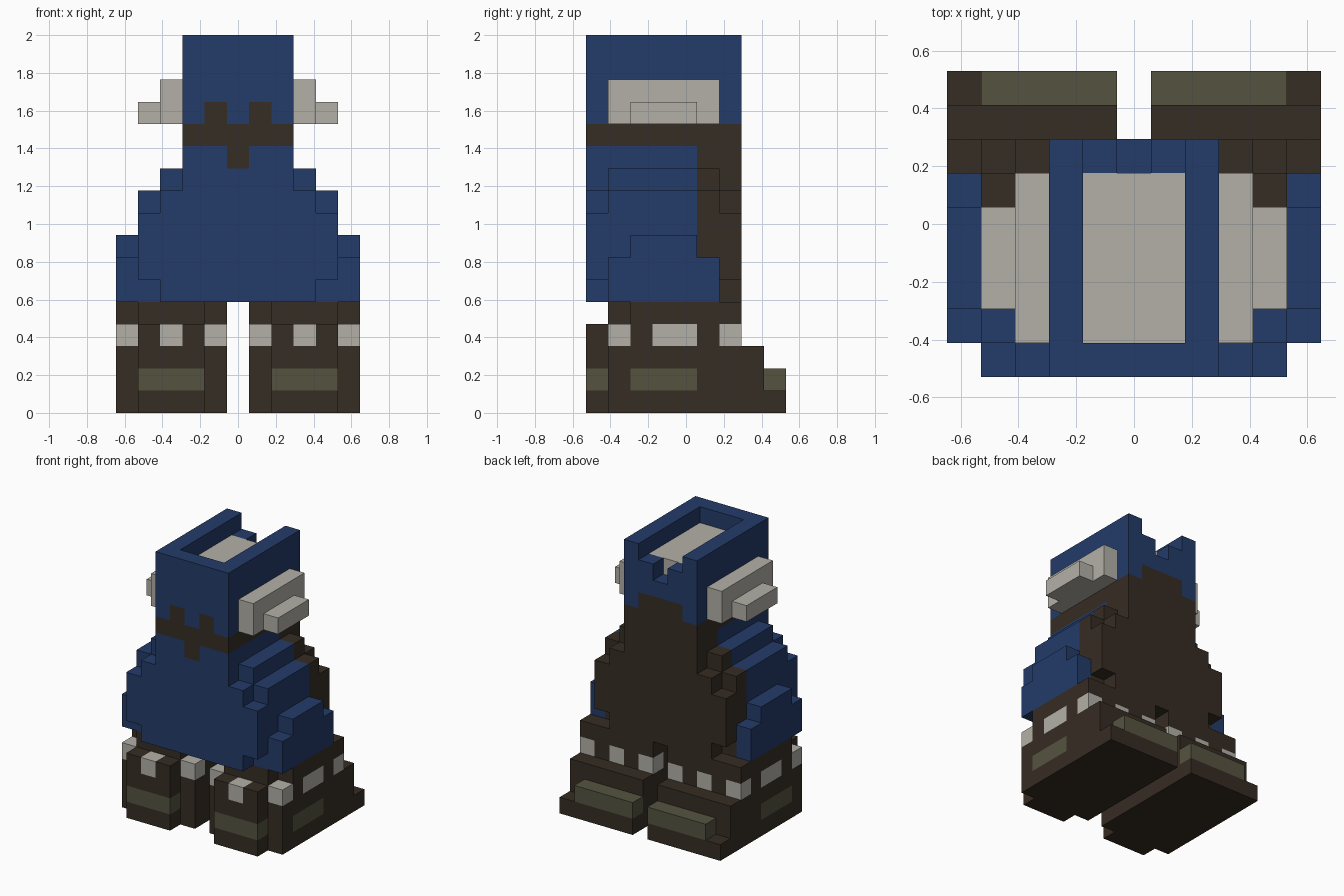
import bpy, bmesh

default = bpy.data.objects.get("Cube")
if default:
    bpy.data.objects.remove(default, do_unlink=True)

U = 2 / 17                      # size of one block
BLUE, BROWN, GREY, OLIVE = range(4)


def make_material(name, rgb):
    m = bpy.data.materials.new(name)
    m.use_nodes = True
    m.diffuse_color = (*rgb, 1)
    bsdf = m.node_tree.nodes["Principled BSDF"]
    bsdf.inputs["Base Color"].default_value = (*rgb, 1)
    bsdf.inputs["Roughness"].default_value = 0.9
    return m


MATS = [make_material("navy_blue", (0.017, 0.044, 0.141)),
        make_material("dark_brown", (0.037, 0.026, 0.017)),
        make_material("pale_grey", (0.456, 0.434, 0.392)),
        make_material("dull_olive", (0.091, 0.087, 0.051))]

cells = {}                      # block position -> (part, colour)


def blocks(xs, ys, zs):
    """All block positions in inclusive index ranges."""
    return [(x, y, z) for x in range(xs[0], xs[1] + 1)
            for y in range(ys[0], ys[1] + 1) for z in range(zs[0], zs[1] + 1)]


def fill(part, colour, xs, ys, zs):
    for c in blocks(xs, ys, zs):
        cells[c] = (part, colour)


def paint(colour, xs, ys, zs):
    for c in blocks(xs, ys, zs):
        if c in cells:
            cells[c] = (cells[c][0], colour)


def carve(xs, ys, zs):
    for c in blocks(xs, ys, zs):
        cells.pop(c, None)


# Body: tall core with rounded, stepped layers on both sides
for w, ys, zs in [(2, (-4, 2), (5, 16)),
                  (3, (-4, 2), (5, 9)), (3, (-3, 1), (10, 10)),
                  (4, (-4, 2), (6, 8)), (4, (-3, 1), (5, 9)),
                  (5, (-3, 1), (5, 6)), (5, (-2, 0), (7, 7))]:
    fill("body", BLUE, (-w, w), ys, zs)

# Brown back and neck band, with its stepped edges front and back
paint(BROWN, (-4, 4), (1, 2), (5, 11))
paint(BROWN, (-2, 2), (-4, 2), (12, 12))
for x in (-1, 1):
    paint(BROWN, (x, x), (-4, -4), (13, 13))
paint(BROWN, (0, 0), (-4, -4), (11, 11))
paint(BROWN, (-1, 1), (2, 2), (13, 13))

# Hollow top with a grey floor and a stepped notch at the back
carve((-1, 1), (-3, 2), (16, 16))
carve((0, 0), (2, 2), (15, 15))
paint(GREY, (-1, 1), (-3, 1), (15, 15))

# Left leg and ear, mirrored to the right below
leg = "left_leg"
fill(leg, BROWN, (1, 5), (-3, 2), (0, 3))       # main block
fill(leg, BROWN, (2, 4), (-4, -4), (0, 3))      # toe
fill(leg, BROWN, (1, 5), (-2, 2), (4, 4))       # cuff
fill(leg, BROWN, (2, 4), (-3, -3), (4, 4))
fill(leg, BROWN, (1, 5), (3, 3), (0, 2))        # heel
fill(leg, BROWN, (1, 5), (4, 4), (0, 0))
fill(leg, OLIVE, (1, 4), (4, 4), (1, 1))        # heel trim
paint(OLIVE, (2, 4), (-4, -4), (1, 1))          # toe trim
paint(OLIVE, (5, 5), (-2, 0), (1, 1))           # side trim
for x in (1, 5):                                # grey studs round the cuff
    paint(GREY, (x, x), (-3, -3), (3, 3))
    paint(GREY, (x, x), (2, 2), (3, 3))
paint(GREY, (3, 3), (-4, -4), (3, 3))
paint(GREY, (3, 3), (2, 2), (3, 3))
paint(GREY, (5, 5), (-1, 0), (3, 3))

fill("left_ear", GREY, (3, 3), (-3, 1), (13, 14))
fill("left_ear", GREY, (4, 4), (-2, 0), (13, 13))

for (x, y, z), (part, colour) in list(cells.items()):
    if part.startswith("left"):
        cells[(-x, y, z)] = (part.replace("left", "right"), colour)


def build(part):
    """Skin the exposed block sides of a part and merge flat areas by colour."""
    bm = bmesh.new()
    for pos, (owner, colour) in cells.items():
        if owner != part:
            continue
        for a in range(3):
            b, c = (a + 1) % 3, (a + 2) % 3
            for s in (-1, 1):
                side = list(pos)
                side[a] += s
                if tuple(side) in cells:
                    continue
                verts = []
                for db, dc in ((-.5, -.5), (.5, -.5), (.5, .5), (-.5, .5))[::s]:
                    p = list(pos)
                    p[a] += s * 0.5
                    p[b] += db
                    p[c] += dc
                    verts.append(bm.verts.new((p[0] * U, p[1] * U, (p[2] + .5) * U)))
                bm.faces.new(verts).material_index = colour
    bmesh.ops.remove_doubles(bm, verts=bm.verts[:], dist=1e-4)
    bmesh.ops.dissolve_limit(bm, angle_limit=0.01, verts=bm.verts[:],
                             edges=bm.edges[:], delimit={'MATERIAL'})
    mesh = bpy.data.meshes.new(part)
    bm.to_mesh(mesh)
    bm.free()
    for m in MATS:
        mesh.materials.append(m)
    bpy.context.collection.objects.link(bpy.data.objects.new(part, mesh))


for part in ("body", "left_leg", "right_leg", "left_ear", "right_ear"):
    build(part)
